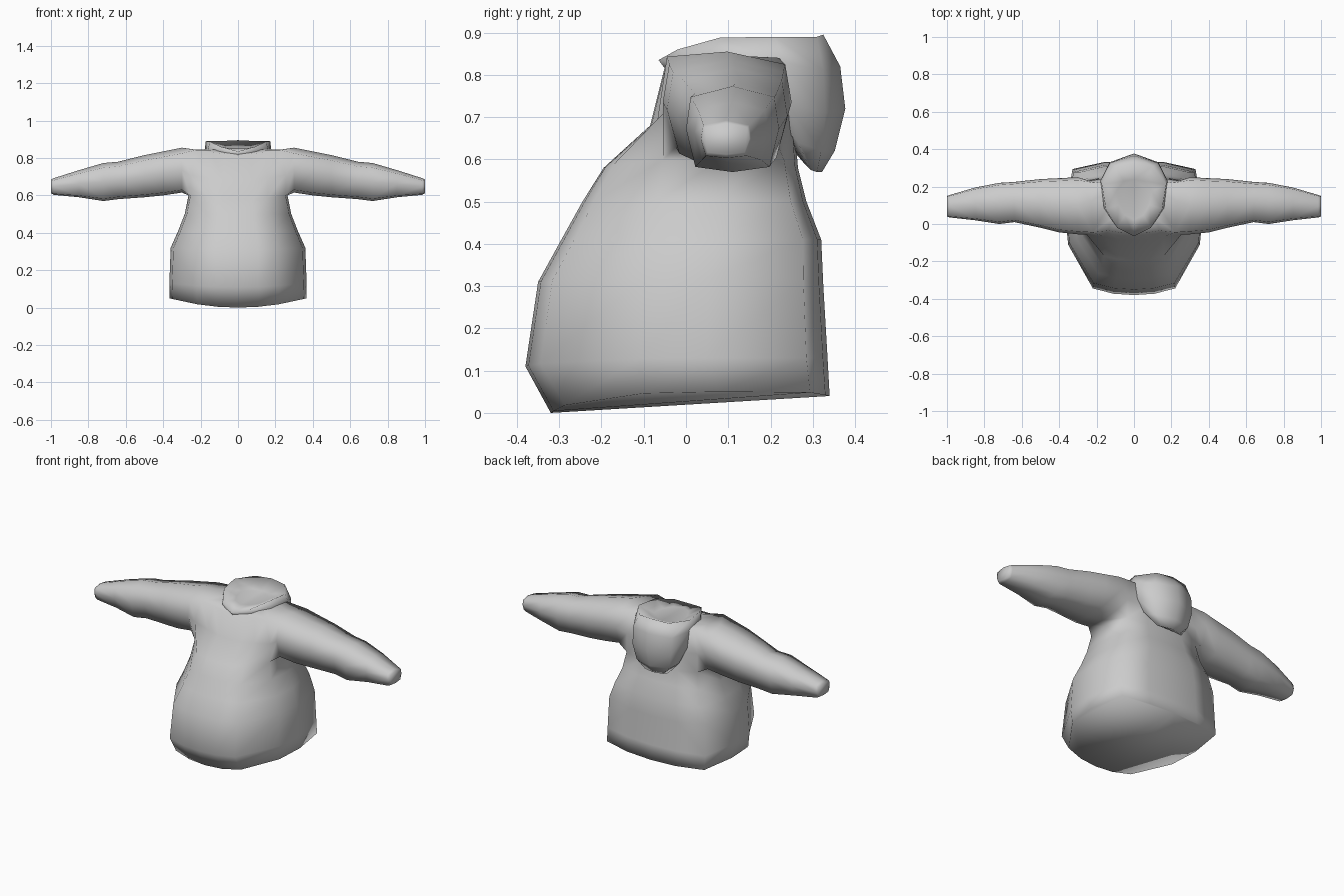
import bpy, bmesh

cloth = bpy.data.materials.new("grey cloth")
cloth.diffuse_color = (0.6, 0.6, 0.6, 1)


def bridge(bm, a, b, closed=False):
    """Join two equal rows of vertices with quads."""
    n = len(a)
    for i in range(n if closed else n - 1):
        j = (i + 1) % n
        bm.faces.new((a[i], a[j], b[j], b[i]))


def finish(bm, name):
    """Turn a right half into a smooth, mirrored object."""
    bmesh.ops.recalc_face_normals(bm, faces=bm.faces)
    me = bpy.data.meshes.new(name)
    bm.to_mesh(me)
    bm.free()
    me.materials.append(cloth)
    for p in me.polygons:
        p.use_smooth = True
    ob = bpy.data.objects.new(name, me)
    bpy.context.collection.objects.link(ob)
    mirror = ob.modifiers.new("mirror", 'MIRROR')
    mirror.use_clip = True
    mirror.merge_threshold = 0.001


# Torso rows: z front, z side, z back, y front, y back, half width, y of front side corner
ROWS = [
    (0.00, 0.05, 0.04, -0.32, 0.34, 0.365, -0.10),
    (0.11, 0.13, 0.13, -0.38, 0.335, 0.367, -0.11),
    (0.31, 0.32, 0.30, -0.35, 0.325, 0.36, -0.10),
    (0.41, 0.41, 0.41, -0.295, 0.32, 0.32, -0.08),
    (0.50, 0.50, 0.50, -0.245, 0.285, 0.285, -0.07),
    (0.58, 0.60, 0.58, -0.195, 0.265, 0.265, -0.055),
    (0.68, 0.71, 0.70, -0.085, 0.255, 0.265, -0.055),
    (0.82, 0.845, 0.82, -0.05, 0.24, 0.23, -0.045),
    (0.835, 0.845, 0.83, 0.00, 0.20, 0.12, 0.03),
]
# Columns from front centre round to back centre: width share, depth share
COLS = [(0, 0), (0.3, 0.01), (0.6, 0.05), (0.96, None), (1, 0.6), (0.9, 0.93), (0.45, 0.985), (0, 1)]

bm = bmesh.new()
grid = []
for zf, zs, zb, yf, yb, w, yc in ROWS:
    row = []
    for i, (u, v) in enumerate(COLS):
        y = yc if v is None else yf + (yb - yf) * v
        z0 = zf if i < 4 else zb
        row.append(bm.verts.new((u * w, y, z0 + (zs - z0) * u * u)))
    grid.append(row)
for r in range(len(grid) - 1):
    for c in range(len(COLS) - 1):
        if r in (5, 6) and c in (3, 4):
            continue                      # armhole
        bm.faces.new((grid[r][c], grid[r][c + 1], grid[r + 1][c + 1], grid[r + 1][c]))
bm.faces.new(grid[0])                     # hem underside
bm.faces.new(grid[-1])                    # neck, under the hood
bm.verts.remove(grid[6][4])

# Sleeve sections: x, z bottom, z top, y front, y back
SLEEVE = [
    (0.30, 0.615, 0.855, -0.055, 0.25), (0.40, 0.60, 0.835, -0.045, 0.245),
    (0.50, 0.59, 0.815, -0.02, 0.24), (0.64, 0.58, 0.78, 0.01, 0.225),
    (0.72, 0.57, 0.773, 0.0, 0.22), (0.85, 0.59, 0.735, 0.02, 0.195),
    (0.985, 0.603, 0.692, 0.035, 0.155), (1.0, 0.612, 0.685, 0.04, 0.15),
]
# Section outline from the top, over the back, bottom and front
OUTLINE = [(0, 1), (0.9, 0.75), (1, 0), (0.8, -0.88), (0, -1), (-0.8, -0.88), (-1, 0), (-0.9, 0.75)]
prev = [grid[r][c] for r, c in ((7, 4), (7, 5), (6, 5), (5, 5), (5, 4), (5, 3), (6, 3), (7, 3))]
for x, z0, z1, y0, y1 in SLEEVE:
    ring = [bm.verts.new((x, (y0 + y1) / 2 + a * (y1 - y0) / 2, (z0 + z1) / 2 + b * (z1 - z0) / 2))
            for a, b in OUTLINE]
    bridge(bm, prev, ring, True)
    prev = ring
bm.faces.new(prev)                        # cuff end
finish(bm, "shirt_body_and_sleeves")

# Hood: half rings from front centre to back centre, rim first
HOOD = [
    [(0, -0.065, 0.835), (0.09, -0.02, 0.86), (0.15, 0.08, 0.888), (0.172, 0.21, 0.89), (0.10, 0.31, 0.89), (0, 0.325, 0.895)],
    [(0, -0.05, 0.815), (0.10, -0.005, 0.825), (0.165, 0.09, 0.83), (0.18, 0.23, 0.83), (0.13, 0.325, 0.81), (0, 0.365, 0.82)],
    [(0, 0.0, 0.76), (0.09, 0.05, 0.76), (0.14, 0.15, 0.76), (0.175, 0.24, 0.73), (0.13, 0.33, 0.71), (0, 0.377, 0.72)],
    [(0, 0.22, 0.66), (0.05, 0.23, 0.66), (0.10, 0.24, 0.66), (0.14, 0.265, 0.64), (0.11, 0.32, 0.62), (0, 0.352, 0.62)],
    [(0, 0.28, 0.59), (0.03, 0.28, 0.59), (0.06, 0.285, 0.585), (0.085, 0.295, 0.575), (0.06, 0.31, 0.57), (0, 0.322, 0.57)],
]
bm = bmesh.new()
rings = [[bm.verts.new(p) for p in ring] for ring in HOOD]
for a, b in zip(rings, rings[1:]):
    bridge(bm, a, b)
bm.faces.new(rings[-1])                   # pouch bottom
# Sunken hood opening
dip = [bm.verts.new((p[0] * 0.55, 0.13 + (p[1] - 0.13) * 0.55, 0.852)) for p in HOOD[0]]
bridge(bm, rings[0], dip)
bm.faces.new(dip)
finish(bm, "hood")
